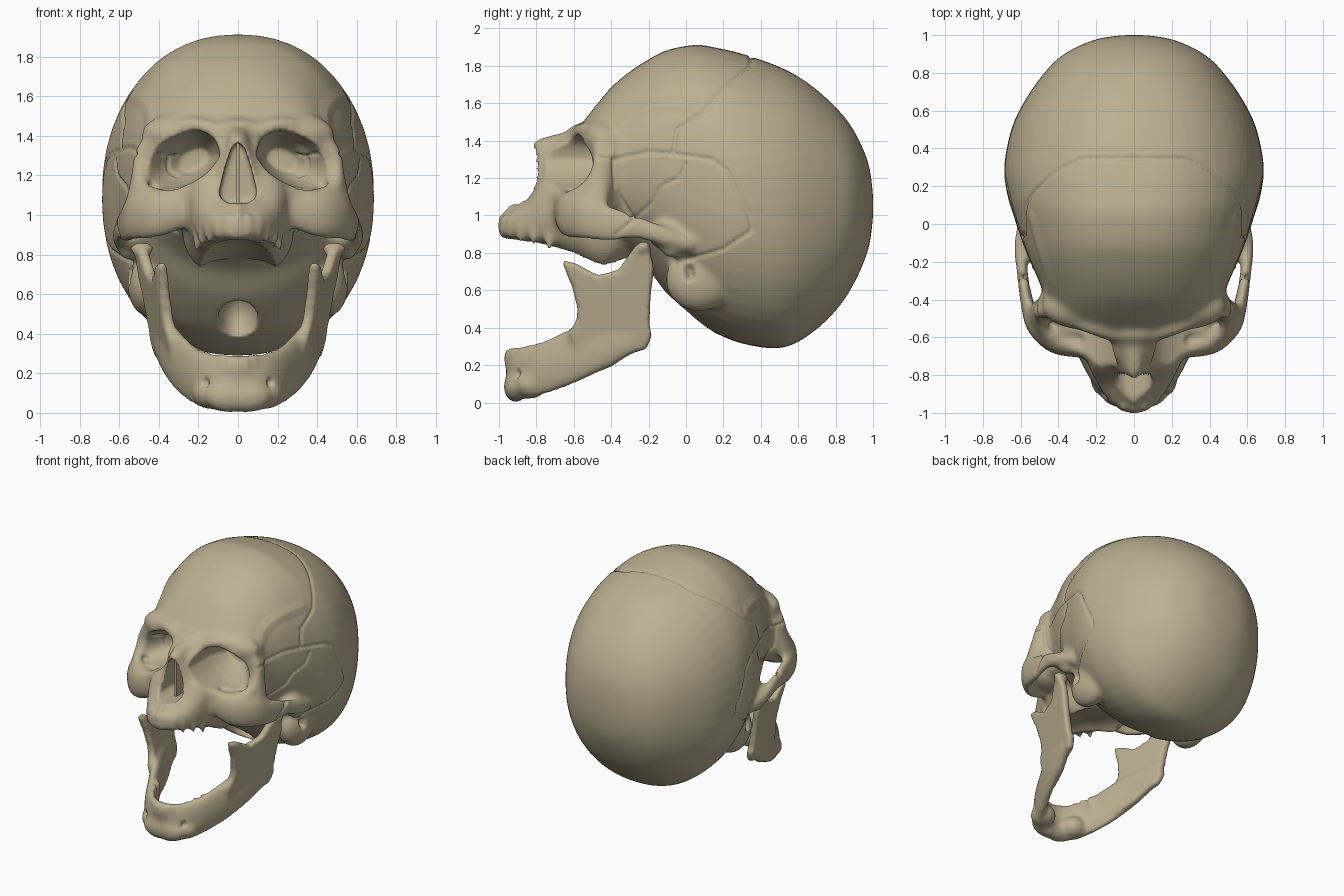
import bpy, bmesh, math
from mathutils import Vector, Matrix

bone = bpy.data.materials.new("bone")
bone.diffuse_color = (0.50, 0.43, 0.285, 1)


def interp(st, k=5):
    """Catmull-Rom through a list of equal-length tuples."""
    out = []
    for i in range(len(st) - 1):
        a, b, c, d = st[max(i - 1, 0)], st[i], st[i + 1], st[min(i + 2, len(st) - 1)]
        for j in range(k):
            t = j / k
            out.append([0.5 * (2 * q + (r - p) * t + (2 * p - 5 * q + 4 * r - s) * t * t
                               + (3 * q - p - 3 * r + s) * t ** 3) for p, q, r, s in zip(a, b, c, d)])
    return out + [list(st[-1])]


def skin(bm, rings, mirror=False):
    for s in ((1, -1) if mirror else (1,)):
        vs = [[bm.verts.new((s * p[0], p[1], p[2])) for p in r] for r in rings]
        for a, b in zip(vs, vs[1:]):
            for i in range(len(a)):
                j = (i + 1) % len(a)
                bm.faces.new((a[i], a[j], b[j], b[i]))
        bm.faces.new(vs[0])
        bm.faces.new(vs[-1])


def spow(v, e):
    return math.copysign(abs(v) ** e, v)


def loft_y(bm, st, power=2.2, n=48):
    """Stations (y, top, bottom, half width) along y."""
    rings = []
    for y, zt, zb, w in interp(st):
        rings.append([(w * spow(math.cos(a), 2 / power), y,
                       (zt + zb) / 2 + (zt - zb) / 2 * spow(math.sin(a), 2 / power))
                      for a in (2 * math.pi * i / n for i in range(n))])
    skin(bm, rings)


def sweep(bm, st, ref, n=16):
    """Stations (x, y, z, thickness, height); height runs along ref."""
    pts, rings = interp(st), []
    ref = Vector(ref)
    for i, p in enumerate(pts):
        tan = Vector(pts[min(i + 1, len(pts) - 1)][:3]) - Vector(pts[max(i - 1, 0)][:3])
        side = tan.cross(ref).normalized()
        rings.append([Vector(p[:3]) + side * p[3] * math.cos(a) + ref * p[4] * math.sin(a)
                      for a in (2 * math.pi * k / n for k in range(n))])
    skin(bm, rings, True)


def blob(bm, c, r, mirror=True):
    for s in ((1, -1) if mirror else (1,)):
        m = Matrix.Translation((s * c[0], c[1], c[2])) @ Matrix.Diagonal((*r, 1))
        bmesh.ops.create_icosphere(bm, subdivisions=3, radius=1, matrix=m)


def make(name, bm):
    bmesh.ops.recalc_face_normals(bm, faces=bm.faces[:])
    me = bpy.data.meshes.new(name)
    bm.to_mesh(me)
    bm.free()
    ob = bpy.data.objects.new(name, me)
    bpy.context.collection.objects.link(ob)
    return ob


def bake(ob, cutters=(), coarse=0.017, fine=0.0125, its=5):
    """Fuse the parts, smooth, cut the openings, fuse again."""
    def remesh(size, count):
        m = ob.modifiers.new("fuse", 'REMESH')
        m.mode, m.voxel_size = 'VOXEL', size
        m = ob.modifiers.new("soften", 'SMOOTH')
        m.factor, m.iterations = 0.5, count
    remesh(coarse, its)
    for c in cutters:
        c.hide_render = True
        m = ob.modifiers.new("cut", 'BOOLEAN')
        m.operation, m.solver, m.object = 'DIFFERENCE', 'EXACT', c
    remesh(fine, 4)
    dg = bpy.context.evaluated_depsgraph_get()
    me = bpy.data.meshes.new_from_object(ob.evaluated_get(dg))
    ob.modifiers.clear()
    ob.data = me
    for c in cutters:
        bpy.data.objects.remove(c)
    me.materials.clear()
    me.materials.append(bone)
    me.shade_smooth()


def carve(me, line, rad, depth, keep, ax=(1, 2)):
    """Press a line, given in the plane of two axes, into the surface."""
    lo = [min(p[i] for p in line) - rad for i in (0, 1)]
    hi = [max(p[i] for p in line) + rad for i in (0, 1)]
    moves = []
    for v in me.vertices:
        u, w = abs(v.co[ax[0]]) if ax[0] == 0 else v.co[ax[0]], v.co[ax[1]]
        if not (lo[0] < u < hi[0] and lo[1] < w < hi[1] and keep(v.co)):
            continue
        best = rad
        for (a, b), (c, d) in zip(line, line[1:]):
            dx, dy = c - a, d - b
            t = max(0, min(1, ((u - a) * dx + (w - b) * dy) / (dx * dx + dy * dy)))
            best = min(best, math.hypot(u - a - t * dx, w - b - t * dy))
        if best < rad:
            moves.append((v, v.co - v.normal * depth * (1 - best / rad)))
    for v, co in moves:
        v.co = co


# braincase
bm = bmesh.new()
loft_y(bm, [(1.0, 1.11, 0.99, 0.06), (0.975, 1.28, 0.82, 0.21), (0.9, 1.45, 0.64, 0.37),
            (0.8, 1.58, 0.49, 0.475), (0.65, 1.71, 0.355, 0.58), (0.5, 1.795, 0.29, 0.65),
            (0.3, 1.865, 0.315, 0.688), (0.15, 1.9, 0.375, 0.67), (0.05, 1.913, 0.44, 0.64),
            (-0.1, 1.885, 0.58, 0.59), (-0.2, 1.835, 0.71, 0.55), (-0.3, 1.77, 0.79, 0.505),
            (-0.4, 1.685, 0.86, 0.47), (-0.5, 1.565, 0.95, 0.44), (-0.58, 1.46, 1.08, 0.33),
            (-0.62, 1.42, 1.2, 0.14)])
# upper jaw block
loft_y(bm, [(-1.0, 0.925, 0.885, 0.04), (-0.975, 0.97, 0.88, 0.085), (-0.93, 1.03, 0.87, 0.135),
            (-0.85, 1.09, 0.85, 0.19), (-0.74, 1.25, 0.82, 0.245), (-0.6, 1.3, 0.765, 0.275),
            (-0.45, 1.25, 0.69, 0.285), (-0.35, 1.2, 0.74, 0.265), (-0.25, 1.1, 0.82, 0.2)], 2.6)
# rims of the eye sockets
rim = [(0.1, -0.59, 1.42), (0.22, -0.55, 1.455), (0.36, -0.495, 1.42), (0.465, -0.46, 1.34), (0.495, -0.48, 1.22),
       (0.465, -0.58, 1.12), (0.33, -0.645, 1.09), (0.19, -0.69, 1.15), (0.1, -0.71, 1.27), (0.08, -0.67, 1.37)]
sweep(bm, [(*p, 0.042, 0.04) for p in rim + rim[:1]], (0, 1, 0))
# mass around the sockets: brow, outer wall, floor
blob(bm, (0, -0.575, 1.43), (0.13, 0.06, 0.06), False)
blob(bm, (0.26, -0.44, 1.41), (0.23, 0.12, 0.11))
blob(bm, (0.39, -0.42, 1.22), (0.12, 0.09, 0.24))
blob(bm, (0.36, -0.55, 1.03), (0.17, 0.12, 0.1))
# cheekbones and arches
sweep(bm, [(0.2, -0.66, 1.06, 0.05, 0.09), (0.32, -0.655, 1.02, 0.05, 0.11), (0.43, -0.63, 1.0, 0.05, 0.12),
           (0.525, -0.54, 0.99, 0.045, 0.12), (0.565, -0.42, 0.96, 0.035, 0.1), (0.592, -0.25, 0.935, 0.03, 0.065),
           (0.595, -0.12, 0.89, 0.04, 0.055), (0.565, 0.03, 0.84, 0.05, 0.05)], (0, 0, 1))
sweep(bm, [(0.485, -0.44, 1.32, 0.035, 0.05), (0.5, -0.46, 1.2, 0.04, 0.06),
           (0.525, -0.49, 1.05, 0.045, 0.08)], (0, 1, 0))
blob(bm, (0.53, -0.1, 0.89), (0.08, 0.1, 0.08))
# nose bridge
nose = interp([(1.45, -0.58, 0.05, 0.05), (1.405, -0.64, 0.16, 0.055), (1.36, -0.65, 0.17, 0.075),
               (1.25, -0.65, 0.18, 0.12), (1.15, -0.65, 0.195, 0.155), (1.08, -0.65, 0.25, 0.17),
               (1.0, -0.65, 0.3, 0.19)])
skin(bm, [[(w * math.cos(i * math.pi / 16), yc + r * math.sin(i * math.pi / 16), z) for i in range(32)]
          for z, yc, r, w in nose])
blob(bm, (0, -0.91, 1.04), (0.03, 0.05, 0.03), False)
# bumps behind and before the ear
blob(bm, (0.455, 0.07, 0.655), (0.105, 0.18, 0.17))
blob(bm, (0.55, -0.07, 0.82), (0.05, 0.06, 0.05))
# upper tooth-root ridges
for i in range(-5, 6):
    a = math.radians(i * 14)
    y = -0.6 - 0.385 * math.cos(a)
    blob(bm, (0.225 * math.sin(a), y, 0.955 - 0.28 * (y + 0.98) - 0.015 * abs(math.sin(a))), (0.02, 0.024, 0.07), False)
skull = make("skull", bm)

# cutters: eye sockets, palate, spine opening
bm = bmesh.new()
orbit = [(0.09, 1.3), (0.12, 1.385), (0.21, 1.43), (0.33, 1.40), (0.43, 1.34),
         (0.475, 1.25), (0.455, 1.165), (0.36, 1.13), (0.25, 1.155), (0.15, 1.22)]
outline = interp(orbit + orbit[:1], 3)[:-1]
skin(bm, [[(cx + (x - 0.285) * s, y, 1.28 + (z - 1.28) * s) for x, z in outline] for y, cx, s in
          ((-1.0, 0.285, 1), (-0.58, 0.285, 1), (-0.51, 0.275, 0.94), (-0.42, 0.25, 0.72), (-0.33, 0.22, 0.4))], True)
skin(bm, [[(w * math.cos(i * math.pi / 12), y, zc + h * math.sin(i * math.pi / 12)) for i in range(24)]
          for y, zc, w, h in ((-0.93, 0.83, 0.08, 0.05), (-0.8, 0.80, 0.15, 0.09),
                              (-0.6, 0.74, 0.19, 0.12), (-0.27, 0.65, 0.21, 0.12))])
blob(bm, (0, 0.04, 0.49), (0.1, 0.14, 0.14), False)
holes = make("hole_cutter", bm)
# cutter: nose opening
bm = bmesh.new()
half = [(0, 1.365), (0.03, 1.345), (0.065, 1.24), (0.092, 1.13), (0.09, 1.085), (0.05, 1.06)]
poly = half + [(-x, z) for x, z in half[:0:-1]]
skin(bm, [[(x, y, z) for x, z in poly] for y in (-1.1, -0.5)])
bake(skull, (holes, make("nose_cutter", bm)), its=7)

# seams between the skull bones
side = lambda c: abs(c.x) > 0.3
seams = [
    [(0.35, 1.92), (0.345, 1.8), (0.2, 1.68), (0.1, 1.56), (-0.05, 1.46), (-0.07, 1.34)],
    [(-0.47, 1.31), (-0.38, 1.3), (-0.2, 1.34), (-0.07, 1.33), (0.14, 1.3), (0.22, 1.24), (0.28, 1.11),
     (0.34, 1.0), (0.35, 0.92), (0.2, 0.82), (0.1, 0.79), (0.0, 0.76)],
    [(0.0, 1.28), (-0.04, 1.2), (-0.14, 1.15), (-0.18, 1.07), (-0.28, 0.98), (-0.37, 0.9)],
    [(-0.39, 1.3), (-0.38, 1.14), (-0.28, 0.98)]]
for k, s in enumerate(seams):
    carve(skull.data, s, 0.014, 0.012, side if k else (lambda c: c.z > 1.3))
# ridge above the temple and ear opening
temple = interp([(0.03, 1.6), (-0.15, 1.59), (-0.3, 1.53), (-0.38, 1.42), (-0.39, 1.32)], 3)
carve(skull.data, temple, 0.045, -0.009, side)
carve(skull.data, [(0.015, 0.71), (0.02, 0.68)], 0.035, 0.05, lambda c: abs(c.x) > 0.45)

# wall inside the nose
bm = bmesh.new()
bmesh.ops.create_cube(bm, size=1, matrix=Matrix.Translation((0, -0.63, 1.21)) @ Matrix.Diagonal((0.016, 0.28, 0.32, 1)))
make("nose_septum", bm).data.materials.append(bone)

# lower jaw body
bm = bmesh.new()
sweep(bm, [(-0.04, -0.915, 0.15, 0.045, 0.145), (0.04, -0.915, 0.15, 0.045, 0.145), (0.12, -0.88, 0.155, 0.045, 0.145),
           (0.185, -0.81, 0.17, 0.045, 0.145), (0.235, -0.72, 0.2, 0.045, 0.148), (0.295, -0.59, 0.255, 0.045, 0.155),
           (0.35, -0.45, 0.31, 0.04, 0.14), (0.395, -0.28, 0.36, 0.035, 0.1)], (0, 0, 1))
blob(bm, (0.04, -0.91, 0.085), (0.13, 0.065, 0.085))
blob(bm, (0.14, -0.83, 0.1), (0.09, 0.09, 0.08))
# jaw branches
prof = [(-0.67, 0.765), (-0.59, 0.745), (-0.47, 0.68), (-0.36, 0.71), (-0.28, 0.83), (-0.2, 0.84), (-0.17, 0.72),
        (-0.19, 0.55), (-0.195, 0.4), (-0.18, 0.36), (-0.21, 0.285), (-0.3, 0.26), (-0.4, 0.19), (-0.54, 0.14),
        (-0.63, 0.37), (-0.59, 0.43), (-0.58, 0.5), (-0.61, 0.62)]
skin(bm, [[(0.36 + 0.18 * (z - 0.3) + 0.22 * (y + 0.4) + d, y, z) for y, z in prof] for d in (-0.03, 0.03)], True)
blob(bm, (0.485, -0.225, 0.83), (0.065, 0.04, 0.035))
# lower tooth-root ridges
for i in range(-6, 7):
    a = math.radians(i * 12)
    y = -0.6 - 0.355 * math.cos(a)
    blob(bm, (0.2 * math.sin(a), y, 0.235 + 0.05 * math.sin(a) ** 2), (0.02, 0.022, 0.06), False)
jaw = make("lower_jaw", bm)
bake(jaw, coarse=0.014, fine=0.012, its=7)
# small nerve openings on the chin
carve(jaw.data, [(0.165, 0.16), (0.165, 0.145)], 0.02, 0.025, lambda c: c.y < -0.8, (0, 2))
